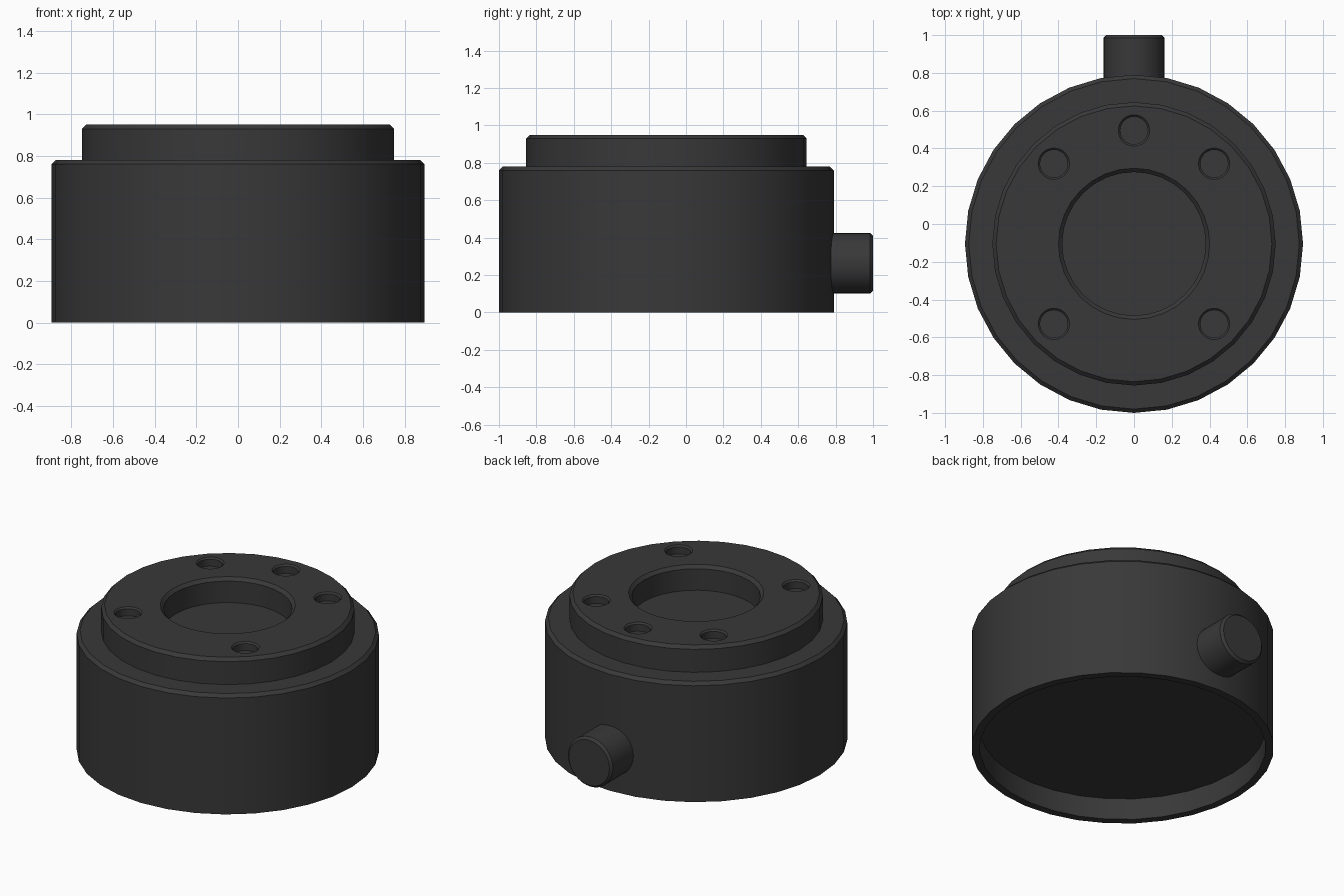
import bpy, bmesh
from math import radians, sin, cos, tau
from mathutils import Matrix, Vector

cube = bpy.data.objects.get("Cube")
if cube:
    bpy.data.objects.remove(cube, do_unlink=True)

AXIS_Y = -0.105
TOP = 0.95
SEGMENTS = 32

dark = bpy.data.materials.new("dark_grey")
dark.use_nodes = True
colour = (0.04, 0.04, 0.041, 1)
dark.diffuse_color = colour
dark.node_tree.nodes["Principled BSDF"].inputs["Base Color"].default_value = colour


def lathe(name, profile, matrix):
    """Turn a (radius, height) profile around z into a closed solid."""
    bm = bmesh.new()
    rings = []
    for r, z in profile:
        if r == 0:
            rings.append([bm.verts.new((0, 0, z))] * SEGMENTS)
        else:
            rings.append([bm.verts.new((r * cos(tau * i / SEGMENTS), r * sin(tau * i / SEGMENTS), z))
                          for i in range(SEGMENTS)])
    for a, b in zip(rings, rings[1:]):
        for i in range(SEGMENTS):
            j = (i + 1) % SEGMENTS
            bm.faces.new(list(dict.fromkeys((a[i], a[j], b[j], b[i]))))
    bmesh.ops.recalc_face_normals(bm, faces=bm.faces)
    bm.transform(matrix)
    mesh = bpy.data.meshes.new(name)
    bm.to_mesh(mesh)
    bm.free()
    mesh.materials.append(dark)
    obj = bpy.data.objects.new(name, mesh)
    bpy.context.collection.objects.link(obj)
    return obj


def activate(obj):
    bpy.ops.object.select_all(action='DESELECT')
    obj.select_set(True)
    bpy.context.view_layer.objects.active = obj


# Stepped housing: hollow underside, chamfered shoulders, central top recess
housing = lathe("housing", [
    (0, 0.14), (0.847, 0.14), (0.847, 0), (0.895, 0),
    (0.895, 0.76), (0.875, 0.78), (0.75, 0.78),
    (0.75, 0.93), (0.73, TOP), (0.40, TOP), (0.38, 0.93),
    (0.38, 0.79), (0, 0.79)], Matrix.Translation((0, AXIS_Y, 0)))

# Five chamfered screw holes in the top flange
for angle in (45, 90, 135, 225, 315):
    a = radians(angle)
    place = Matrix.Translation((0.6 * cos(a), AXIS_Y + 0.6 * sin(a), TOP))
    cutter = lathe("hole_cutter", [(0, -0.055), (0.073, -0.055), (0.073, -0.01),
                                   (0.083, 0), (0.083, 0.05), (0, 0.05)], place)
    cutter.hide_render = True
    activate(housing)
    cut = housing.modifiers.new("screw_hole", 'BOOLEAN')
    cut.operation, cut.solver, cut.object = 'DIFFERENCE', 'EXACT', cutter
    bpy.ops.object.modifier_apply(modifier=cut.name)
    bpy.data.objects.remove(cutter, do_unlink=True)

# Cable outlet at the back
outlet = lathe("cable_outlet", [(0, 0), (0.162, 0), (0.162, 0.235), (0.147, 0.25), (0, 0.25)],
               Matrix.Translation((0, 0.75, 0.263)) @ Matrix.Rotation(radians(-90), 4, 'X'))

for obj in (housing, outlet):
    activate(obj)
    bpy.ops.object.shade_smooth_by_angle(angle=radians(30))
